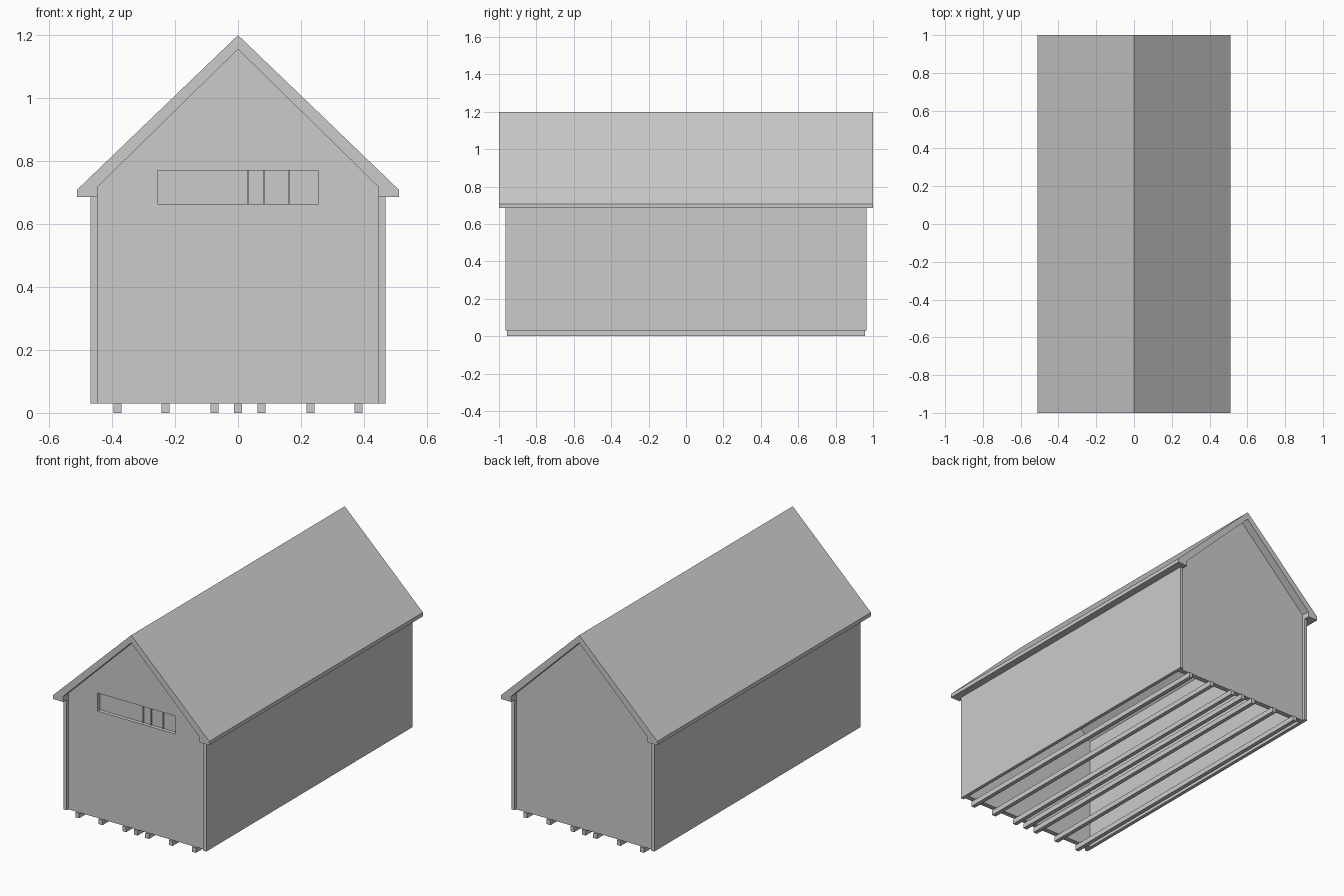
import bpy, bmesh

if "Cube" in bpy.data.objects:
    bpy.data.objects.remove(bpy.data.objects["Cube"], do_unlink=True)

grey = bpy.data.materials.new("plain_grey")
grey.use_nodes = True
colour = (0.6, 0.6, 0.6, 1)
grey.diffuse_color = colour
grey.node_tree.nodes["Principled BSDF"].inputs["Base Color"].default_value = colour


def prism(name, profile, y0, y1):
    """Extrude an (x, z) outline along y."""
    bm = bmesh.new()
    face = bm.faces.new([bm.verts.new((x, y0, z)) for x, z in profile])
    grown = bmesh.ops.extrude_face_region(bm, geom=[face])
    for v in grown["geom"]:
        if isinstance(v, bmesh.types.BMVert):
            v.co.y = y1
    bmesh.ops.recalc_face_normals(bm, faces=bm.faces)
    mesh = bpy.data.meshes.new(name)
    bm.to_mesh(mesh)
    bm.free()
    mesh.materials.append(grey)
    obj = bpy.data.objects.new(name, mesh)
    bpy.context.collection.objects.link(obj)
    return obj


def box(name, x0, x1, y0, y1, z0, z1):
    return prism(name, [(x0, z0), (x1, z0), (x1, z1), (x0, z1)], y0, y1)


def mirrored(half):
    """Close a right-hand outline with its reflection; both ends lie on x = 0."""
    return half + [(-x, z) for x, z in reversed(half) if x > 0]


# Roof: one folded slab with square eaves
outer = [(0, 1.2), (0.512, 0.708), (0.512, 0.685), (0.447, 0.685), (0.447, 0.717), (0, 1.155)]
prism("roof", mirrored(outer), -1, 1)

# Long side walls
for side, x0, x1 in (("left", 0.447, 0.468), ("right", -0.468, -0.447)):
    box(side + "_wall", x0, x1, -0.965, 0.965, 0.03, 0.686)

# End walls, set slightly in from the corners
gable = mirrored([(0, 1.155), (0.447, 0.717), (0.447, 0.03)])
front = prism("front_wall", gable, -0.95, -0.92)
prism("back_wall", gable, 0.92, 0.95)

# Shallow window recess in the front wall
cutter = box("window_cutter", -0.255, 0.255, -1, -0.928, 0.663, 0.77)
cutter.hide_render = True
cut = front.modifiers.new("window_recess", "BOOLEAN")
cut.operation = "DIFFERENCE"
cut.solver = "EXACT"
cut.object = cutter
bpy.context.view_layer.update()
evaluated = front.evaluated_get(bpy.context.evaluated_depsgraph_get())
front.data = bpy.data.meshes.new_from_object(evaluated)
front.modifiers.clear()
bpy.data.objects.remove(cutter, do_unlink=True)

# Thin window bars
for i, x in enumerate((0.03, 0.08, 0.16)):
    box(f"window_bar_{i + 1}", x, x + 0.005, -0.935, -0.927, 0.663, 0.77)

# Runners beneath the open floor
for i, x in enumerate((-0.383, -0.23, -0.075, 0, 0.075, 0.23, 0.383)):
    box(f"floor_runner_{i + 1}", x - 0.0125, x + 0.0125, -0.958, 0.958, 0, 0.03)
